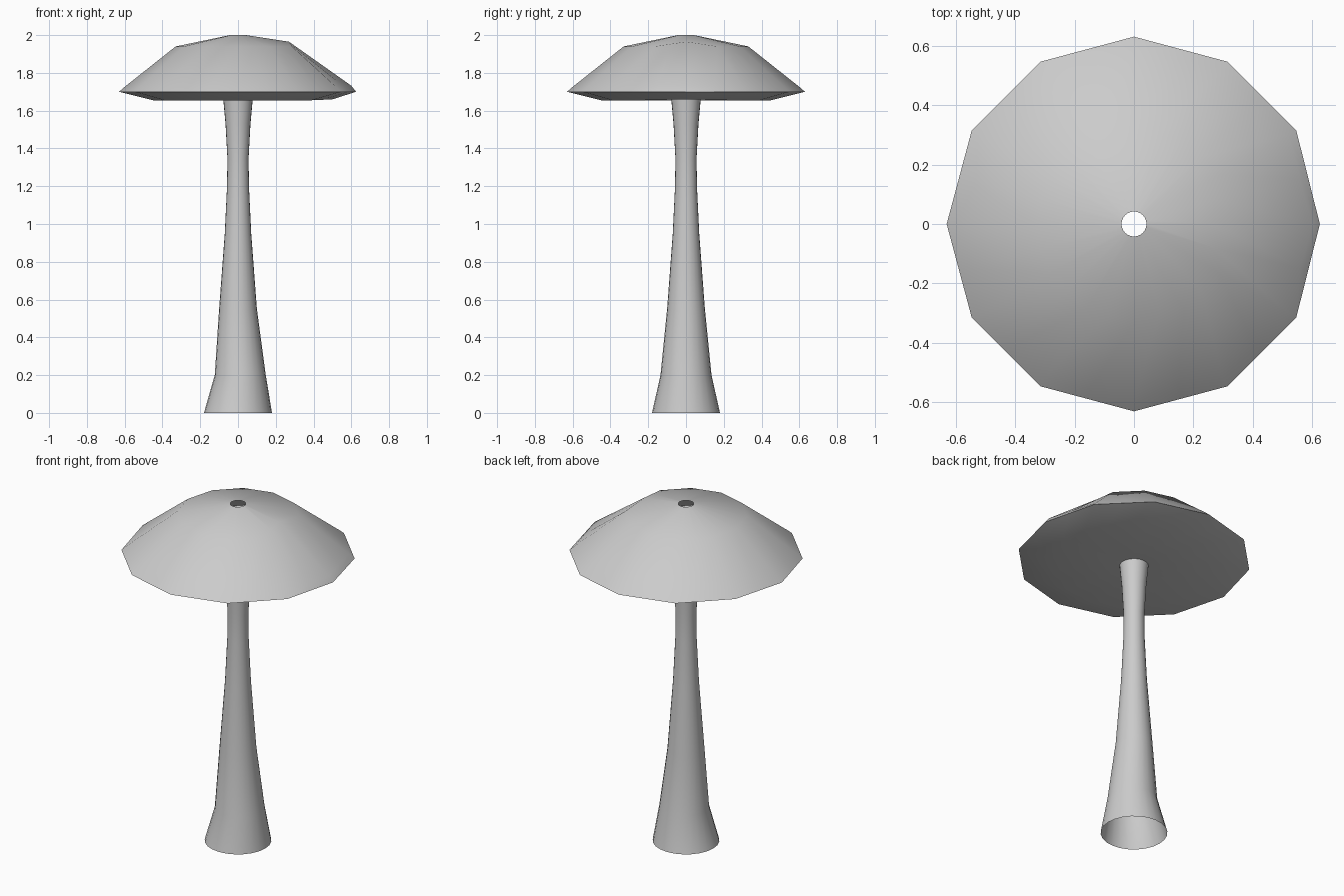
import bpy, math

if "Cube" in bpy.data.objects:
    bpy.data.objects.remove(bpy.data.objects["Cube"])

N = 24


def lathe(name, rings):
    """Skin a list of rings; each ring is a function angle index -> (x, y, z)."""
    verts = [ring(i) for ring in rings for i in range(N)]
    faces = [(k * N + i, k * N + (i + 1) % N, (k + 1) * N + (i + 1) % N, (k + 1) * N + i)
             for k in range(len(rings) - 1) for i in range(N)]
    mesh = bpy.data.meshes.new(name)
    mesh.from_pydata(verts, [], faces)
    mesh.update()
    ob = bpy.data.objects.new(name, mesh)
    bpy.context.collection.objects.link(ob)
    bpy.ops.object.select_all(action='DESELECT')
    ob.select_set(True)
    bpy.context.view_layer.objects.active = ob
    bpy.ops.object.shade_smooth_by_angle(angle=math.radians(35))
    return ob


def circle(r, z, shift=0.0):
    def point(i):
        a = math.tau * i / N
        return (r * math.cos(a) + shift, r * math.sin(a), z)
    return point


def dodecagon(r, z, tip=None):
    """Twelve-sided ring with edge midpoints; tip replaces (r, z) at the +x corner."""
    def corner(j):
        a = math.tau * (j % 12) / 12
        cr, cz = tip if tip and j % 12 == 0 else (r, z)
        return (cr * math.cos(a), cr * math.sin(a), cz)

    def point(i):
        if i % 2 == 0:
            return corner(i // 2)
        p, q = corner(i // 2), corner(i // 2 + 1)
        return tuple((u + v) / 2 for u, v in zip(p, q))
    return point


# Hollow flared stem, slightly uneven near the foot
stem_profile = [(0.18, 0, 0), (0.135, 0.2, 0.012), (0.1, 0.55, 0), (0.07, 0.95, 0),
                (0.058, 1.2, 0), (0.056, 1.35, 0), (0.066, 1.53, 0), (0.078, 1.66, 0)]
lathe("stem", [circle(r, z, s) for r, z, s in stem_profile])

# Faceted cap: underside, rim, dome and a small round opening on top
lathe("cap", [
    circle(0.07, 1.66),
    dodecagon(0.45, 1.655, (0.5, 1.66)),
    dodecagon(0.63, 1.70, (0.625, 1.70)),
    dodecagon(0.60, 1.726, (0.60, 1.732)),
    dodecagon(0.33, 1.94, (0.27, 1.965)),
    circle(0.042, 2.0),
])
